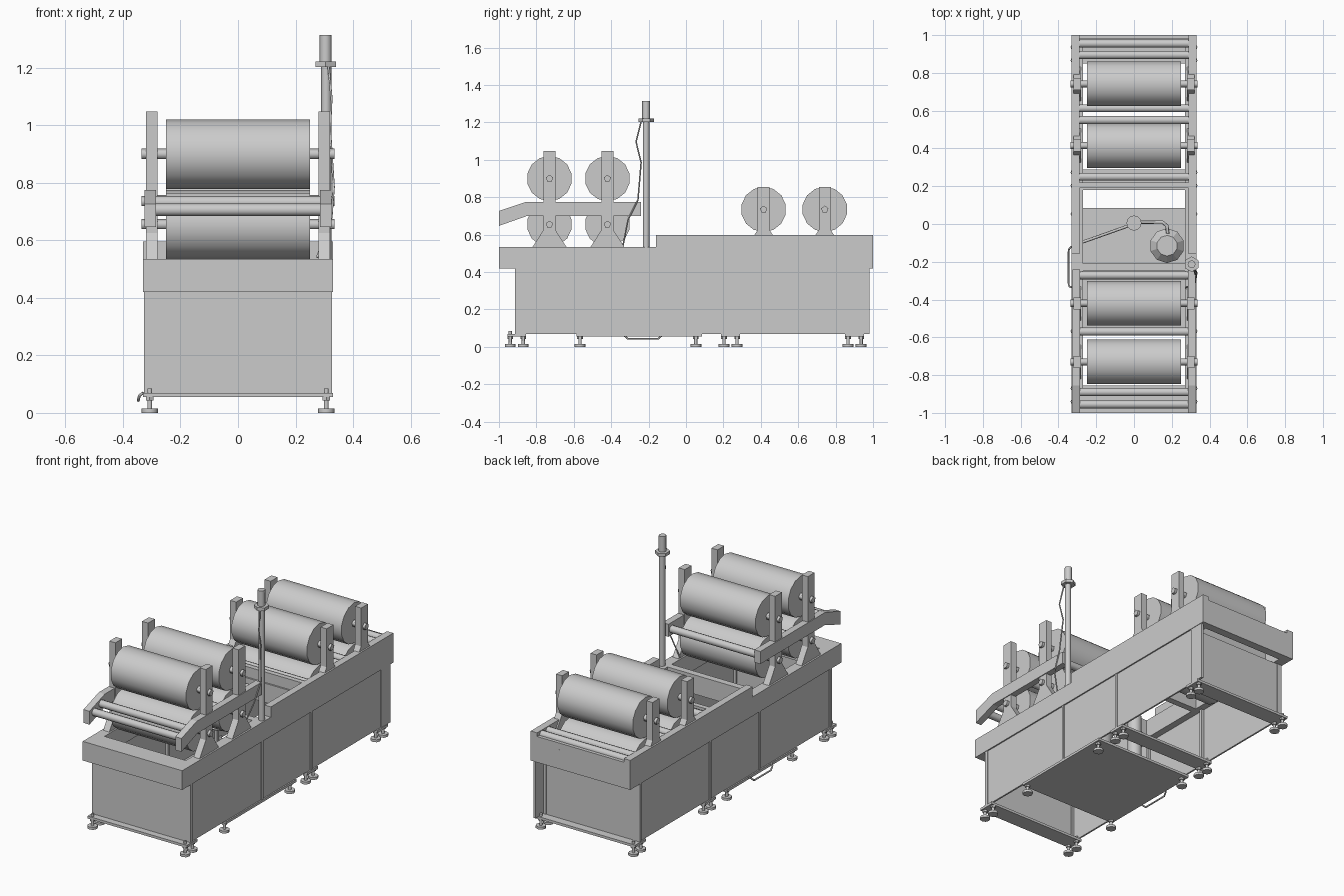
import bpy, bmesh, math
from mathutils import Vector

if "Cube" in bpy.data.objects:
    bpy.data.objects.remove(bpy.data.objects["Cube"])


def prism(name, pts, axis, a, b, smooth=False):
    """Extrude a 2D outline along an axis: x takes (y,z) points, z takes (x,y) points."""
    bm = bmesh.new()
    put = (lambda p, t: (t, p[0], p[1])) if axis == 'x' else (lambda p, t: (p[0], p[1], t))
    lo = [bm.verts.new(put(p, a)) for p in pts]
    hi = [bm.verts.new(put(p, b)) for p in pts]
    caps = [bm.faces.new(lo), bm.faces.new(hi)]
    n = len(pts)
    for i in range(n):
        f = bm.faces.new((lo[i], lo[(i + 1) % n], hi[(i + 1) % n], hi[i]))
        f.smooth = smooth
    for c in caps:
        for e in c.edges:
            e.smooth = False
    bmesh.ops.recalc_face_normals(bm, faces=bm.faces)
    me = bpy.data.meshes.new(name)
    bm.to_mesh(me)
    bm.free()
    ob = bpy.data.objects.new(name, me)
    bpy.context.collection.objects.link(ob)
    return ob


def box(name, x0, x1, y0, y1, z0, z1):
    return prism(name, [(x0, y0), (x1, y0), (x1, y1), (x0, y1)], 'z', z0, z1)


def cyl(name, u, v, r, axis, a, b, n=12, smooth=True):
    pts = [(u + r * math.sin(2 * math.pi * i / n), v + r * math.cos(2 * math.pi * i / n))
           for i in range(n)]
    return prism(name, pts, axis, a, b, smooth)


def tube(name, pts, r):
    cu = bpy.data.curves.new(name, 'CURVE')
    cu.dimensions = '3D'
    cu.bevel_depth = r
    cu.bevel_resolution = 1
    cu.use_fill_caps = True
    sp = cu.splines.new('POLY')
    sp.points.add(len(pts) - 1)
    for p, q in zip(sp.points, pts):
        p.co = (*q, 1)
    ob = bpy.data.objects.new(name, cu)
    bpy.context.collection.objects.link(ob)


# Upper table frame
for s in (-1, 1):
    x0, x1 = sorted((s * 0.27, s * 0.33))
    box("table_side_beam", x0, x1, -1, 1, 0.42, 0.535)
for y0, y1 in ((-1, -0.88), (-0.25, -0.21), (0.18, 0.22), (0.95, 1)):
    box("table_cross_beam", -0.27, 0.27, y0, y1, 0.42, 0.535)

# Raised rear rails and their cross bars
for s in (-1, 1):
    x0, x1 = sorted((s * 0.288, s * 0.33))
    box("rear_rail", x0, x1, -0.16, 1, 0.535, 0.597)
box("rear_rail_cross_bar", -0.288, 0.288, 0.19, 0.22, 0.535, 0.597)
box("rear_end_bar", -0.288, 0.288, 0.98, 1, 0.535, 0.575)

# Cabinet posts and side panels
posts = (-0.905, -0.235, 0.232, 0.897)
for s in (-1, 1):
    for y in posts:
        x0, x1 = sorted((s * 0.295, s * 0.327))
        box("cabinet_post", x0, x1, y - 0.008, y + 0.008, 0.07, 0.42)
    x0, x1 = sorted((s * 0.312, s * 0.322))
    for ya, yb in zip(posts, posts[1:]):
        box("side_panel", x0, x1, ya + 0.008, yb - 0.008, 0.07, 0.42)
box("side_panel_extension", 0.312, 0.327, 0.905, 0.98, 0.07, 0.42)
box("front_panel", -0.327, 0.327, -0.915, -0.905, 0.07, 0.42)
box("rear_panel", -0.312, 0.312, 0.893, 0.903, 0.07, 0.42)

# Base plates and levelling feet
for name, y0, y1, feet in (("front_base_plate", -0.955, -0.855, (-0.94, -0.87)),
                           ("pump_base_plate", -0.585, 0.085, (-0.567, 0.053)),
                           ("middle_base_plate", 0.188, 0.288, (0.203, 0.273)),
                           ("rear_base_plate", 0.85, 0.952, (0.866, 0.936))):
    box(name, -0.33, 0.33, y0, y1, 0.055, 0.07)
    for y in feet:
        for x in (-0.307, 0.307):
            cyl("foot_pad", x, y, 0.029, 'z', 0, 0.015, 8)
            cyl("foot_stem", x, y, 0.009, 'z', 0.015, 0.085, 6)
            cyl("foot_nut", x, y, 0.015, 'z', 0.043, 0.055, 6, False)

# Roller stand posts with flared feet
def stand(y, top):
    half = [(0.09, 0.535), (0.032, 0.625), (0.032, top)]
    pts = [(y + d, z) for d, z in half] + [(y - d, z) for d, z in reversed(half)]
    for s in (-1, 1):
        a, b = sorted((s * 0.28, s * 0.32))
        prism("roller_stand", pts, 'x', a, b)


# Large rollers with pentagonal shafts
def big_roller(y, z, shaft=0.335):
    cyl("large_roller", y, z, 0.121, 'x', -0.25, 0.25, 14)
    cyl("roller_shaft", y, z, 0.02, 'x', -shaft, shaft, 5)


for y in (-0.73, -0.42):
    stand(y, 1.048)
    big_roller(y, 0.90)
    big_roller(y, 0.655)
for y in (0.415, 0.742):
    stand(y, 0.855)
    big_roller(y, 0.735)
    big_roller(y, 0.485, 0.28)

# Bent arms carrying the front guide rollers
arm = [(-1, 0.647), (-0.85, 0.70), (-0.24, 0.70), (-0.24, 0.775), (-0.855, 0.775), (-1, 0.727)]
for s in (-1, 1):
    a, b = sorted((s * 0.285, s * 0.325))
    prism("guide_arm", arm, 'x', a, b)

# Thin guide rollers
for y, z in ((-0.955, 0.706), (-0.89, 0.732), (-0.57, 0.735), (-0.272, 0.735),
             (0.25, 0.573), (0.55, 0.573), (0.613, 0.573), (0.895, 0.573), (0.955, 0.573)):
    cyl("guide_roller", y, z, 0.022, 'x', -0.288, 0.288, 10)

# Signal lamp pole and cable
cyl("lamp_pole", 0.307, -0.213, 0.018, 'z', 0.535, 1.205, 8)
cyl("lamp_collar", 0.305, -0.213, 0.041, 'z', 1.203, 1.222, 6, False)
cyl("signal_lamp", 0.305, -0.213, 0.021, 'z', 1.222, 1.315, 8)
tube("lamp_cable", [(0.315, -0.24, 1.205), (0.325, -0.267, 1.096), (0.32, -0.24, 0.985),
                    (0.333, -0.257, 0.786), (0.325, -0.31, 0.68), (0.275, -0.337, 0.54)], 0.004)

# Pump, domed drum and pipes in the middle bay
cyl("pump_column", 0, 0.005, 0.04, 'z', 0.07, 0.36, 12)
cyl("drum", 0.175, -0.115, 0.092, 'z', 0.07, 0.30, 10)
bpy.ops.mesh.primitive_cone_add(vertices=10, radius1=0.092, radius2=0.055, depth=0.04,
                                location=(0.175, -0.115, 0.32))
bpy.context.object.name = "drum_lid"
tube("pump_pipe", [(0.03, 0.01, 0.33), (0.15, 0.01, 0.33), (0.175, -0.01, 0.33),
                   (0.178, -0.05, 0.33)], 0.009)
tube("outlet_pipe", [(-0.03, -0.01, 0.30), (-0.27, -0.095, 0.30)], 0.008)

# Pull handle on the pump plate
tube("plate_handle", [(-0.33, -0.335, 0.07), (-0.343, -0.33, 0.06), (-0.347, -0.31, 0.043),
                      (-0.347, -0.15, 0.043), (-0.343, -0.13, 0.06), (-0.33, -0.12, 0.07)], 0.005)
